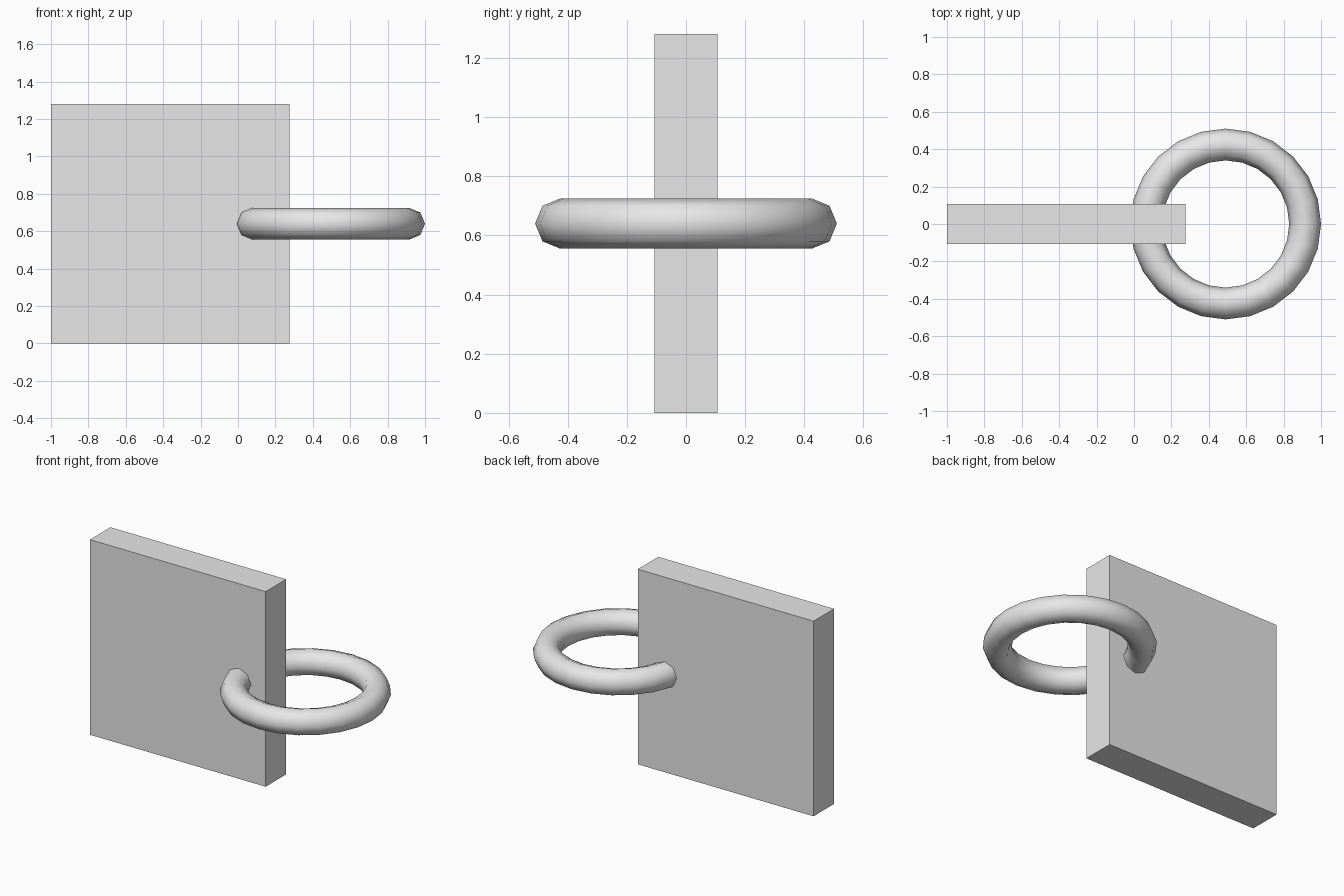
import bpy

cube = bpy.data.objects.get("Cube")
if cube:
    bpy.data.objects.remove(cube, do_unlink=True)

# Single light grey material
grey = bpy.data.materials.new("light_grey")
grey.use_nodes = True
colour = (0.8, 0.8, 0.8, 1)
grey.diffuse_color = colour
grey.node_tree.nodes["Principled BSDF"].inputs["Base Color"].default_value = colour


def finish(name):
    obj = bpy.context.object
    obj.name = name
    obj.data.materials.append(grey)
    return obj


# Upright square plate
left, right, half_depth, height = -1.0, 0.275, 0.106, 1.28
bpy.ops.mesh.primitive_cube_add(size=1, location=((left + right) / 2, 0, height / 2))
plate = finish("plate")
plate.scale = (right - left, 2 * half_depth, height)
bpy.ops.object.transform_apply(location=False, rotation=False, scale=True)

# Horizontal ring passing through the plate edge
bpy.ops.mesh.primitive_torus_add(
    location=(0.49, 0, height / 2), major_radius=0.425, minor_radius=0.085,
    major_segments=24, minor_segments=8)
finish("ring")
bpy.ops.object.shade_smooth()
